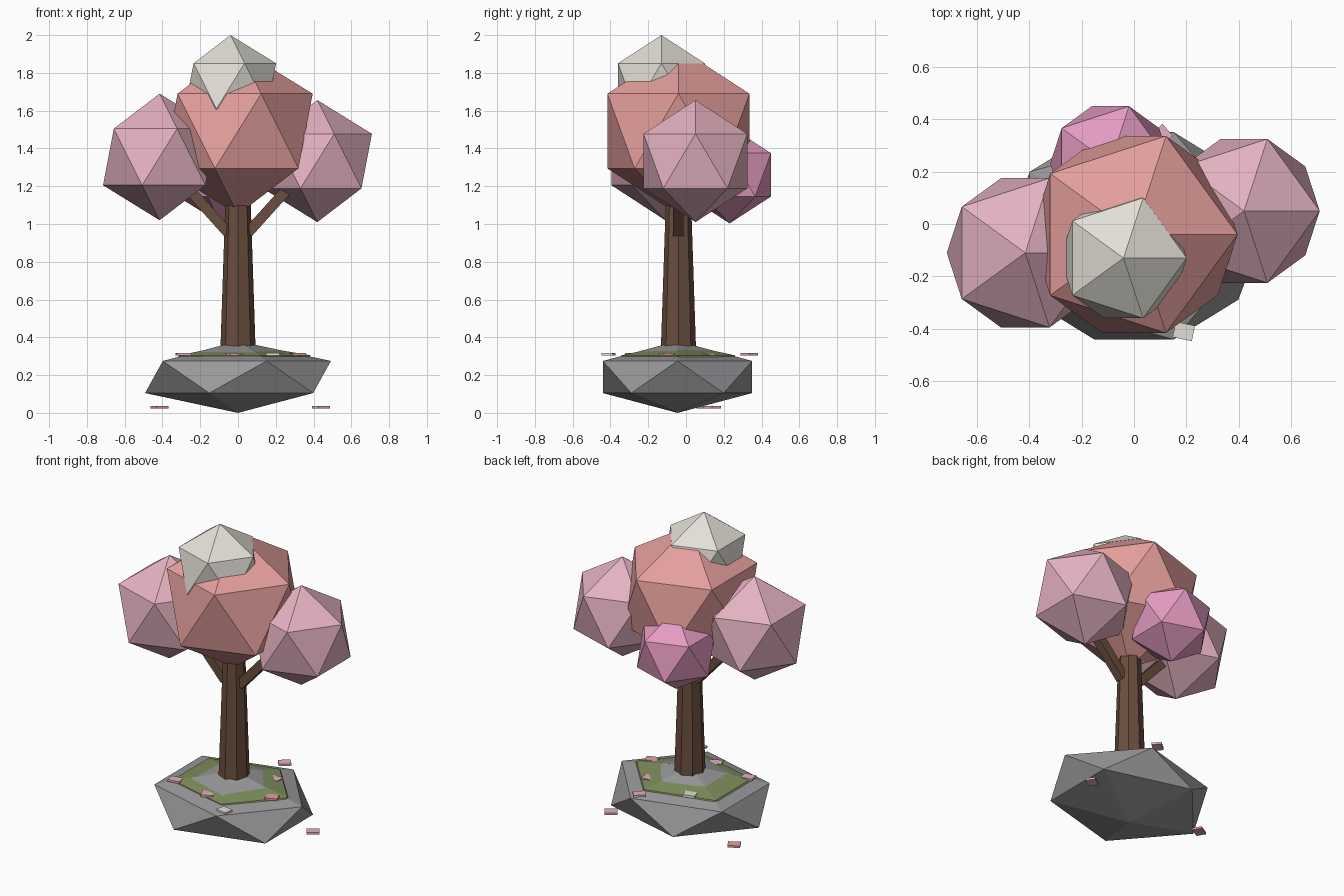
import bpy
import math

cube = bpy.data.objects.get("Cube")
if cube:
    bpy.data.objects.remove(cube, do_unlink=True)


def material(name, *rgb):
    """Flat material from 0-255 display colour, stored as linear."""
    lin = [((c / 255 + 0.055) / 1.055) ** 2.4 for c in rgb] + [1]
    m = bpy.data.materials.new(name)
    m.use_nodes = True
    m.diffuse_color = lin
    m.node_tree.nodes["Principled BSDF"].inputs["Base Color"].default_value = lin
    return m


PINK = material("blossom_pink", 228, 178, 192)
CORAL = material("blossom_coral", 228, 159, 156)
MAGENTA = material("blossom_magenta", 228, 155, 192)
WHITE = material("blossom_white", 226, 223, 214)
BARK = material("bark_brown", 106, 78, 62)
STONE = material("stone_grey", 152, 152, 154)
MOSS = material("moss_green", 126, 142, 92)


def finish(name, mat, scale=(1, 1, 1)):
    ob = bpy.context.object
    ob.name = name
    ob.scale = scale
    ob.data.materials.append(mat)
    return ob


def ball(name, mat, loc, radii):
    """Twenty-sided lump."""
    bpy.ops.mesh.primitive_ico_sphere_add(subdivisions=1, radius=1, location=loc)
    return finish(name, mat, radii)


def box(name, mat, loc, size, rot):
    bpy.ops.mesh.primitive_cube_add(size=1, location=loc, rotation=rot)
    return finish(name, mat, size)


# Rock base with a moss layer that the rock's peak pokes through
ball("rock_base", STONE, (0, -0.045, 0.19), (0.55, 0.465, 0.19))
ball("moss_patch", MOSS, (0, -0.042, 0.252), (0.43, 0.353, 0.118))

# Tapered trunk
bpy.ops.mesh.primitive_cone_add(vertices=8, radius1=0.093, radius2=0.063,
                                depth=0.9, location=(0, -0.04, 0.79))
finish("trunk", BARK)

# Two branches leaning outwards
for side, name in ((-1, "right_branch"), (1, "left_branch")):
    box(name, BARK, (side * 0.18, -0.042, 1.095), (0.055, 0.055, 0.38),
        (0, side * math.radians(42), 0))

# Foliage lumps
for name, mat, loc, r in (
    ("crown_middle", CORAL, (0, -0.04, 1.492), 0.442),
    ("crown_top", WHITE, (-0.04, -0.13, 1.73), 0.27),
    ("crown_right", PINK, (-0.415, -0.11, 1.355), 0.335),
    ("crown_left", PINK, (0.42, 0.05, 1.333), 0.323),
    ("crown_back", MAGENTA, (-0.09, 0.231, 1.26), 0.257),
):
    ball(name, mat, loc, (r, r, r))

# Fallen petals on the rock and around its foot
for i, (mat, x, y, z, turn) in enumerate((
    (PINK, 0.1, 0.335, 0.31, 40),
    (PINK, -0.29, -0.225, 0.31, 10),
    (PINK, -0.02, -0.28, 0.31, 25),
    (WHITE, 0.19, -0.41, 0.31, -12),
    (CORAL, 0.315, -0.1, 0.31, 20),
    (PINK, 0.18, 0.12, 0.31, 5),
    (WHITE, -0.147, 0.166, 0.31, 15),
    (PINK, 0.44, 0.14, 0.03, 35),
    (CORAL, -0.415, 0.1, 0.03, 30),
)):
    box(f"petal_{i + 1}", mat, (x, y, z), (0.075, 0.06, 0.013),
        (0, 0, math.radians(turn)))
